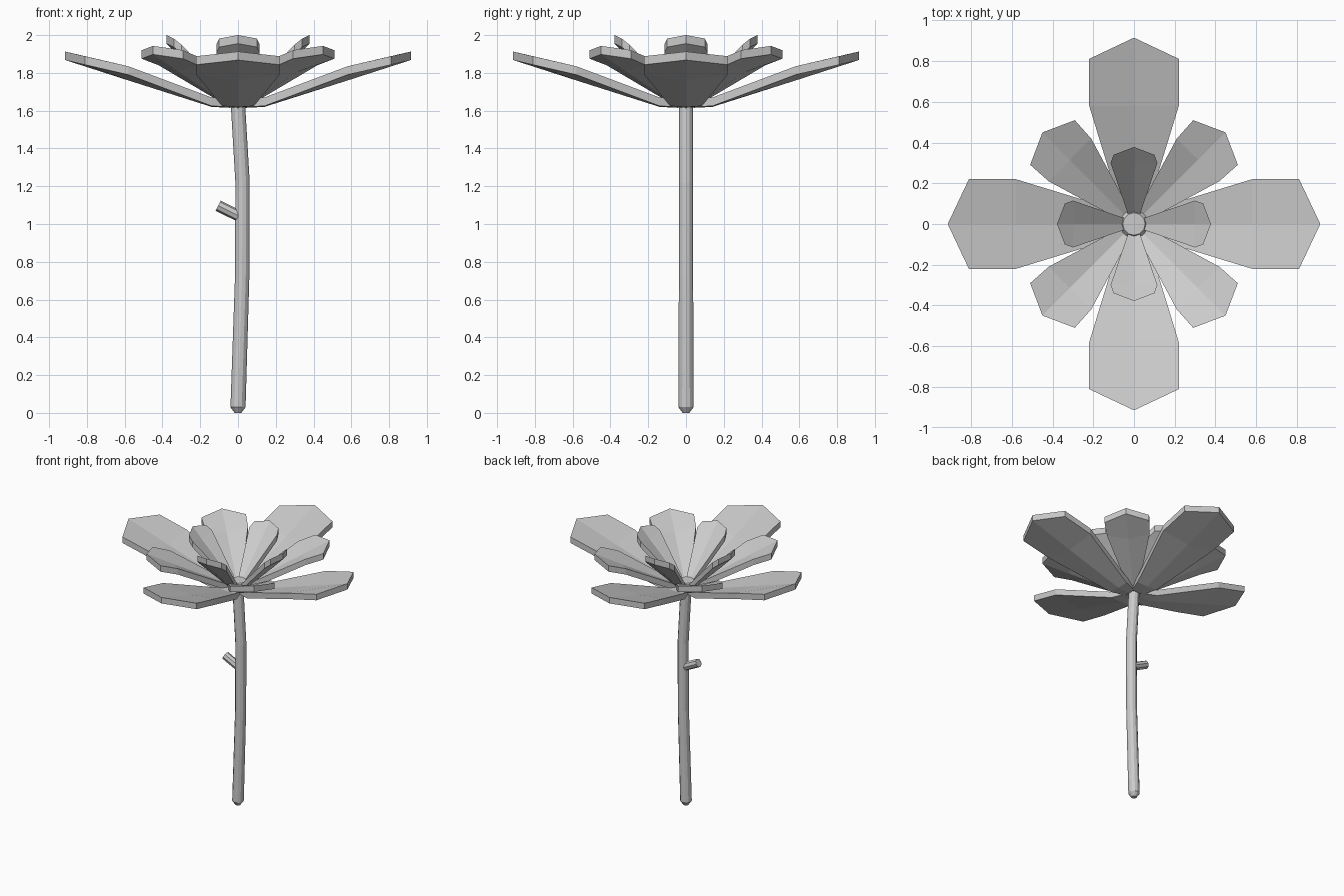
import bpy, bmesh, math
from mathutils import Vector, Matrix

if "Cube" in bpy.data.objects:
    bpy.data.objects.remove(bpy.data.objects["Cube"])


def finish(bm, name):
    bmesh.ops.recalc_face_normals(bm, faces=bm.faces)
    me = bpy.data.meshes.new(name)
    bm.to_mesh(me)
    bm.free()
    ob = bpy.data.objects.new(name, me)
    bpy.context.collection.objects.link(ob)
    return ob


def tube(name, rings, sides=12, axis=(0, 0, 1)):
    """Capped tube through (x, z, radius) rings, all square to one axis."""
    rot = Vector((0, 0, 1)).rotation_difference(Vector(axis)).to_matrix()
    bm = bmesh.new()
    loops = []
    for x, z, r in rings:
        loop = []
        for i in range(sides):
            a = math.tau * i / sides
            p = rot @ Vector((r * math.cos(a), r * math.sin(a), 0))
            loop.append(bm.verts.new(p + Vector((x, 0, z))))
        loops.append(loop)
    for a, b in zip(loops, loops[1:]):
        for i in range(sides):
            j = (i + 1) % sides
            bm.faces.new((a[i], a[j], b[j], b[i]))
    bm.faces.new(loops[0])
    bm.faces.new(loops[-1])
    return finish(bm, name)


def petal(name, rows, angle, thick=0.045):
    """Creased petal; rows hold edge reach, half width, edge z, middle reach, middle z."""
    bm = bmesh.new()
    layers = []
    for dz in (0, -thick):
        layers.append([[bm.verts.new((re, -w, ze + dz)),
                        bm.verts.new((rm, 0, zm + dz)),
                        bm.verts.new((re, w, ze + dz))] for re, w, ze, rm, zm in rows])
    top, low = layers
    for g in layers:
        for a, b in zip(g, g[1:]):
            for k in (0, 1):
                bm.faces.new((a[k], a[k + 1], b[k + 1], b[k]))
    # rim joining the upper and lower skins
    def border(g):
        return g[0] + [r[2] for r in g[1:-1]] + g[-1][::-1] + [r[0] for r in g[-2:0:-1]]
    t, l = border(top), border(low)
    for i in range(len(t)):
        j = (i + 1) % len(t)
        bm.faces.new((t[i], t[j], l[j], l[i]))
    bmesh.ops.transform(bm, matrix=Matrix.Rotation(angle, 4, 'Z'), verts=bm.verts)
    return finish(bm, name)


# Gently bowed stem with a bevelled foot
tube("stem", [(0, 0, 0.018), (0, 0.03, 0.04), (0.022, 0.72, 0.038),
              (0.024, 1.22, 0.038), (0, 1.63, 0.038)])

# Cut side twig
tube("twig", [(0.02, 1.035, 0.03), (-0.105, 1.097, 0.03)], 8, (-0.88, 0, 0.46))

# Flower centre
tube("flower_centre", [(0, 1.625, 0.06), (0, 1.665, 0.078), (0, 1.695, 0.055)])

# Three whorls of four petals
outer = [(0.04, 0.05, 1.665, 0.04, 1.66), (0.14, 0.085, 1.67, 0.14, 1.665),
         (0.58, 0.22, 1.835, 0.58, 1.805), (0.81, 0.222, 1.888, 0.915, 1.913)]
middle = [(0.05, 0.03, 1.67, 0.05, 1.665), (0.445, 0.148, 1.885, 0.445, 1.85),
          (0.566, 0.155, 1.92, 0.636, 1.943)]
inner = [(0.05, 0.03, 1.69, 0.05, 1.68), (0.3, 0.115, 1.95, 0.3, 1.92),
         (0.34, 0.1, 1.982, 0.378, 2.0)]
for label, rows, start in (("outer", outer, 0), ("middle", middle, 45), ("inner", inner, 0)):
    for i in range(4):
        petal(f"{label}_petal_{i + 1}", rows, math.radians(start + 90 * i))
